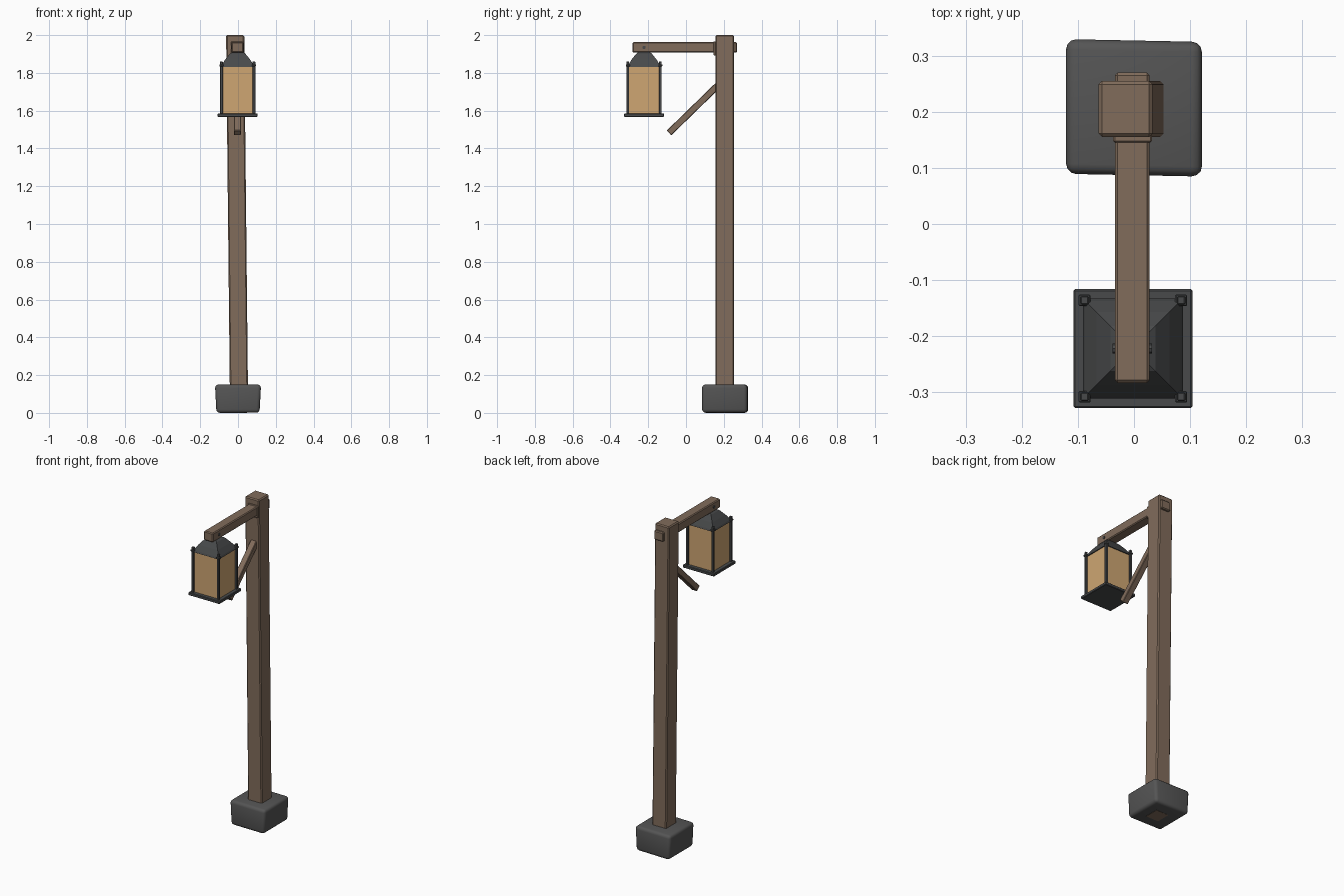
import bpy, bmesh, math
from mathutils import Vector, Matrix

cube = bpy.data.objects.get("Cube")
if cube:
    bpy.data.objects.remove(cube, do_unlink=True)


def material(name, r, g, b):
    m = bpy.data.materials.new(name)
    m.use_nodes = True
    m.diffuse_color = (r, g, b, 1)
    m.node_tree.nodes["Principled BSDF"].inputs["Base Color"].default_value = (r, g, b, 1)
    return m


wood = material("weathered wood", 0.22, 0.15, 0.105)
stone = material("grey stone", 0.09, 0.09, 0.09)
iron = material("dark iron", 0.065, 0.068, 0.07)
glass = material("amber glass", 0.62, 0.38, 0.17)


def finish(name, bm, mat, bevel=0, segments=1, smooth=False):
    bmesh.ops.recalc_face_normals(bm, faces=bm.faces)
    mesh = bpy.data.meshes.new(name)
    bm.to_mesh(mesh)
    bm.free()
    mesh.materials.append(mat)
    ob = bpy.data.objects.new(name, mesh)
    bpy.context.collection.objects.link(ob)
    if bevel:
        mod = ob.modifiers.new("Bevel", "BEVEL")
        mod.width, mod.segments = bevel, segments
    if smooth:
        mesh.shade_smooth()
    return ob


def box(name, lo, hi, mat, bevel=0, segments=1, smooth=False, lean=0):
    """Box between two corners; lean shifts the top sideways."""
    lo, hi = Vector(lo), Vector(hi)
    bm = bmesh.new()
    bmesh.ops.create_cube(bm, size=1)
    for v in bm.verts:
        top = v.co.z > 0
        v.co = (lo + hi) / 2 + v.co * (hi - lo)
        if top:
            v.co.x += lean
    return finish(name, bm, mat, bevel, segments, smooth)


def pyramid(name, center, rings, mat):
    """Square rings of (half width, height) joined into a roof."""
    bm = bmesh.new()
    loops = []
    for w, z in rings:
        loops.append([bm.verts.new((center[0] + sx * w, center[1] + sy * w, z))
                      for sx, sy in ((-1, -1), (1, -1), (1, 1), (-1, 1))])
    for a, b in zip(loops, loops[1:]):
        for i in range(4):
            j = (i + 1) % 4
            bm.faces.new((a[i], a[j], b[j], b[i]))
    bm.faces.new(loops[0][::-1])
    bm.faces.new(loops[-1])
    return finish(name, bm, mat)


# Stone foot, a little skewed
foot = box("stone_foot", (-0.118, 0.087, 0), (0.118, 0.327, 0.15), stone, 0.018, 3, True)
for v in foot.data.vertices:
    v.co.x += 0.004 * (1 if v.co.z > 0.1 else -1) * (1 if v.co.x > 0 else -1)
    v.co.y -= 0.02 * v.co.x
    v.co.z += 0.01 * max(0, v.co.x) if v.co.z < 0.1 else 0

# Leaning post, crossbeam and diagonal brace
box("post", (-0.042, 0.155, 0), (0.054, 0.255, 2), wood, 0.006, lean=-0.021)
box("crossbeam", (-0.034, -0.283, 1.907), (0.028, 0.27, 1.963), wood, 0.005)
box("beam_collar", (-0.037, 0.145, 1.893), (0.032, 0.16, 1.966), wood, 0.003)

start, end = Vector((-0.003, -0.09, 1.482)), Vector((-0.003, 0.18, 1.745))
bm = bmesh.new()
bmesh.ops.create_cube(bm, size=1)
along = end - start
bmesh.ops.scale(bm, vec=(0.038, 0.035, along.length), verts=bm.verts)
turn = Matrix.Rotation(-math.atan2(along.y, along.z), 4, "X")
bmesh.ops.transform(bm, matrix=Matrix.Translation((start + end) / 2) @ turn, verts=bm.verts)
finish("brace", bm, wood, 0.003)

# Lantern: tray, glass, corner bars with collars, roof
cx, cy = -0.002, -0.222


def lantern_box(name, x, y, half, z0, z1, mat, bevel=0):
    return box(name, (cx + x - half, cy + y - half, z0),
               (cx + x + half, cy + y + half, z1), mat, bevel)


lantern_box("lantern_tray", 0, 0, 0.106, 1.567, 1.585, iron, 0.003)
lantern_box("lantern_glass", 0, 0, 0.083, 1.58, 1.836, glass)
for sx, side in ((-1, "right"), (1, "left")):
    for sy, face in ((-1, "front"), (1, "back")):
        x, y = sx * 0.086, sy * 0.086
        lantern_box(f"bar_{face}_{side}", x, y, 0.0075, 1.58, 1.86, iron, 0.002)
        lantern_box(f"bar_collar_{face}_{side}", x, y, 0.0105, 1.834, 1.845, iron, 0.002)
pyramid("lantern_roof", (cx, cy),
        [(0.089, 1.83), (0.085, 1.84), (0.065, 1.872), (0.04, 1.903), (0.015, 1.917)], iron)

# Hanging pin through the beam
bm = bmesh.new()
bmesh.ops.create_cone(bm, cap_ends=True, segments=8, radius1=0.009, radius2=0.009, depth=0.07,
                      matrix=Matrix.Translation((-0.003, cy, 1.935)) @ Matrix.Rotation(math.pi / 2, 4, "Y"))
finish("hanging_pin", bm, iron)
